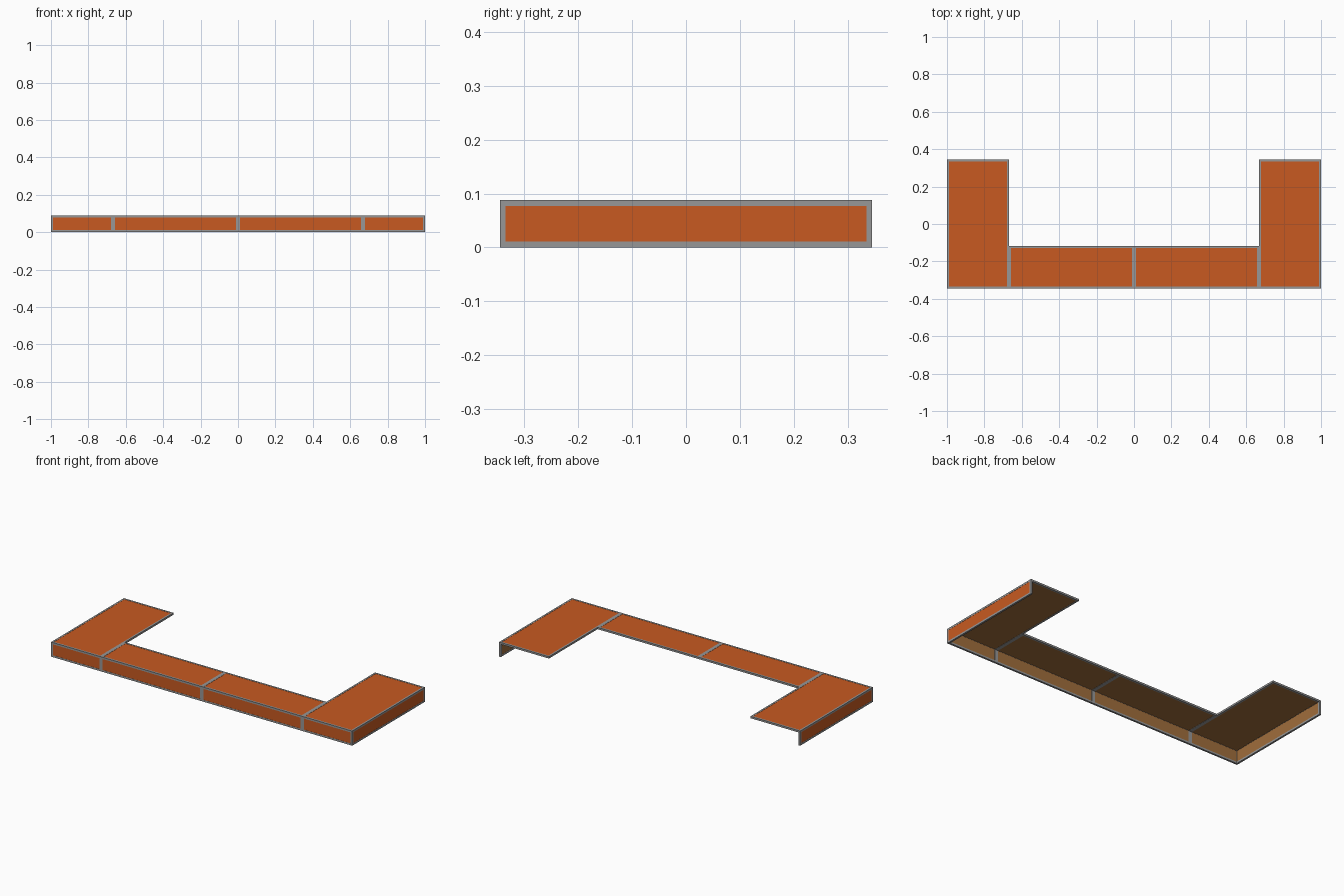
import bpy, bmesh
from mathutils import Vector

if "Cube" in bpy.data.objects:
    bpy.data.objects.remove(bpy.data.objects["Cube"])

def material(name, rgb):
    m = bpy.data.materials.new(name)
    m.diffuse_color = (*rgb, 1)
    m.use_nodes = True
    m.node_tree.nodes["Principled BSDF"].inputs["Base Color"].default_value = m.diffuse_color
    return m

GREY = material("grey frame", (0.31, 0.31, 0.31))
ORANGE = material("orange cladding", (0.58, 0.102, 0.015))
TAN = material("tan backing", (0.35, 0.155, 0.045))

D, H, T = 0.345, 0.088, 0.011      # half depth, height, bar thickness
S, B = 0.669, -0.117               # wing seam x, back edge of middle run
R = 0.001                          # recess of panels in frame

def build(name, boxes, mats, inner=None):
    """Boxes (x0,x1,y0,y1,z0,z1) mirrored in x; faces along 'inner' use slot 1."""
    bm = bmesh.new()
    for b in boxes:
        for sx in (1, -1):
            lo, hi = Vector(b[0::2]), Vector(b[1::2])
            c, s = (lo + hi) / 2, hi - lo
            vs = bmesh.ops.create_cube(bm, size=1)["verts"]
            for v in vs:
                v.co = Vector(((c.x + v.co.x * s.x) * sx, c.y + v.co.y * s.y, c.z + v.co.z * s.z))
            fs = list({f for v in vs for f in v.link_faces})
            bmesh.ops.recalc_face_normals(bm, faces=fs)
            if inner:
                for f in fs:
                    n = f.normal.copy()
                    n.x *= sx
                    if n.dot(Vector(inner)) > 0.9:
                        f.material_index = 1
    me = bpy.data.meshes.new(name)
    bm.to_mesh(me)
    bm.free()
    for m in mats:
        me.materials.append(m)
    ob = bpy.data.objects.new(name, me)
    bpy.context.collection.objects.link(ob)
    return ob

# Top frame: front, outer, back, wing inner edge, seam, middle back, centre
zt = (H - T, H)
build("top_frame", [
    (0, 1, -D, -D + T, *zt),
    (1 - T, 1, -D + T, D, *zt),
    (S, 1 - T, D - T, D, *zt),
    (S, S + T, B, D - T, *zt),
    (S - T, S + T, -D + T, B, *zt),
    (T, S - T, B - T, B, *zt),
    (0, T, -D + T, B, *zt)], [GREY])

# Skirt frame: bottom rails and uprights
build("skirt_frame", [
    (0, 1, -D, -D + T, 0, T),
    (1 - T, 1, -D + T, D, 0, T),
    (1 - T, 1, -D, -D + T, T, H - T),
    (1 - T, 1, D - T, D, T, H - T),
    (S - T, S + T, -D, -D + T, T, H - T),
    (0, T, -D, -D + T, T, H - T)], [GREY])

# Panels set between the bars
zp = (H - T + R, H - R)
build("top_panels", [
    (S + T, 1 - T, -D + T, D - T, *zp),
    (T, S - T, -D + T, B - T, *zp)], [ORANGE, TAN], (0, 0, -1))
build("front_panels", [
    (S + T, 1 - T, -D + R, -D + T - R, T, H - T),
    (T, S - T, -D + R, -D + T - R, T, H - T)], [ORANGE, TAN], (0, 1, 0))
build("side_panels", [
    (1 - T + R, 1 - R, -D + T, D - T, T, H - T)], [ORANGE, TAN], (-1, 0, 0))
